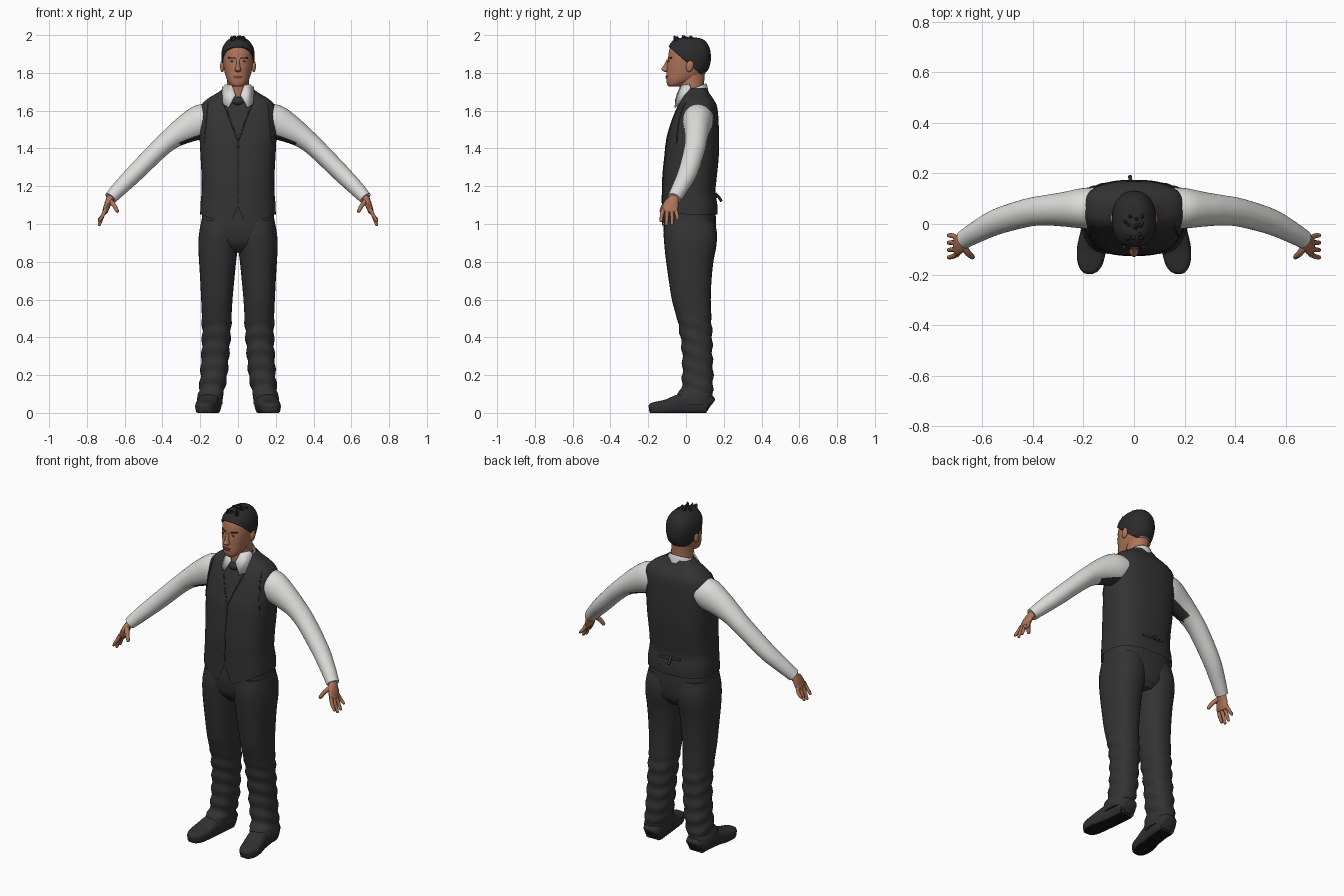
import bpy, bmesh, math, random
from mathutils import Vector, Matrix
from mathutils.bvhtree import BVHTree

random.seed(4)
X, Y, Z = Vector((1, 0, 0)), Vector((0, 1, 0)), Vector((0, 0, 1))
if "Cube" in bpy.data.objects:
    bpy.data.objects.remove(bpy.data.objects["Cube"])


def material(name, *rgb):
    m = bpy.data.materials.new(name)
    m.use_nodes = True
    m.diffuse_color = (*rgb, 1)
    shader = m.node_tree.nodes["Principled BSDF"]
    shader.inputs["Base Color"].default_value = (*rgb, 1)
    shader.inputs["Roughness"].default_value = 0.8
    return m


CLOTH = material("charcoal cloth", .033, .033, .034)
SHIRT = material("white shirt", .72, .72, .70)
SKIN = material("skin", .43, .175, .095)
LIP = material("lip", .30, .10, .065)
HAIR = material("black hair", .024, .024, .025)
SHOE = material("shoe leather", .03, .03, .031)
SOLE = material("sole", .008, .008, .008)
EYE = material("eye white", .5, .42, .38)


def finish(name, bm, mat):
    """Turn a bmesh into a smooth object with sharp creases."""
    mesh = bpy.data.meshes.new(name)
    bm.to_mesh(mesh)
    bm.free()
    mesh.materials.append(mat)
    for p in mesh.polygons:
        p.use_smooth = True
    mesh.set_sharp_from_angle(angle=math.radians(45))
    ob = bpy.data.objects.new(name, mesh)
    bpy.context.scene.collection.objects.link(ob)
    return ob


def spline(keys, steps):
    """Catmull-Rom resampling of section keys."""
    k = [Vector(q) for q in keys]
    k = [k[0] * 2 - k[1]] + k + [k[-1] * 2 - k[-2]]
    out = []
    for a, b, c, d in zip(k, k[1:], k[2:], k[3:]):
        for i in range(steps):
            t = i / steps
            out.append((b * 2 + (c - a) * t + (a * 2 - b * 5 + c * 4 - d) * t * t
                        + (b * 3 - a - c * 3 + d) * t ** 3) / 2)
    return out + [k[-2]]


def loft(name, keys, mat, side=X, upright=True, power=2, n=32, steps=4, s=1, caps=True):
    """Skin superellipse sections (x, y, z, width radius, depth radius)."""
    secs = spline([(k[0] * s, *k[1:]) for k in keys], steps)
    mid = [Vector(q[:3]) for q in secs]
    bm, rings = bmesh.new(), []
    for i, q in enumerate(secs):
        t = Z if upright else (mid[min(i + 1, len(mid) - 1)] - mid[max(i - 1, 0)]).normalized()
        u = (side - t * t.dot(side)).normalized()
        v = t.cross(u)
        ring = []
        for j in range(n):
            a = math.tau * j / n
            c, d = math.cos(a), math.sin(a)
            ring.append(bm.verts.new(mid[i]
                        + u * q[3] * math.copysign(abs(c) ** (2 / power), c)
                        + v * q[4] * math.copysign(abs(d) ** (2 / power), d)))
        rings.append(ring)
    for a, b in zip(rings, rings[1:]):
        for j in range(n):
            bm.faces.new((a[j], a[(j + 1) % n], b[(j + 1) % n], b[j]))
    if caps:
        bm.faces.new(rings[0][::-1])
        bm.faces.new(rings[-1])
    return finish(name, bm, mat)


def ball(name, loc, scale, mat, tilt=0):
    bm = bmesh.new()
    bmesh.ops.create_uvsphere(bm, u_segments=16, v_segments=10, radius=1)
    bm.transform(Matrix.Translation(loc) @ Matrix.Rotation(tilt, 4, 'X') @ Matrix.Diagonal((*scale, 1)))
    return finish(name, bm, mat)


def paint(ob, mat, rule):
    ob.data.materials.append(mat)
    for p in ob.data.polygons:
        if rule(p.center, p.normal):
            p.material_index = len(ob.data.materials) - 1


def surface(ob):
    """Return a function that drops (x, z) onto the front or back of a part."""
    tree = BVHTree.FromPolygons([v.co for v in ob.data.vertices],
                                [p.vertices[:] for p in ob.data.polygons])
    return lambda x, z, d=1: tree.ray_cast(Vector((x, -d, z)), Y * d)[0] or Vector((x, 0, z))


def piping(name, points, radius, mat):
    keys = [(*p, radius, radius) for p in points]
    return loft(name, keys, mat, side=Vector((.3, .9, .3)), upright=False, n=8, steps=2)


def along(drop, ends, count=8, d=1):
    (a, b), (c, e) = ends
    return [drop(a + (c - a) * i / count, b + (e - b) * i / count, d) for i in range(count + 1)]


# Waistcoat with a notched hem
vest = loft("waistcoat", [(0, .02, .97, .2, .147), (0, .02, 1.05, .199, .146), (0, .015, 1.15, .193, .14),
    (0, .02, 1.25, .193, .143), (0, .03, 1.35, .198, .143), (0, .037, 1.45, .203, .138),
    (0, .05, 1.55, .205, .122), (0, .06, 1.62, .198, .105), (0, .06, 1.66, .165, .086),
    (0, .056, 1.695, .108, .066), (0, .058, 1.72, .075, .052)],
    CLOTH, power=2.6, n=96, caps=False)
for v in vest.data.vertices:
    x, y, z = v.co
    hem = 1.05
    if y < 0:
        hem = 1.095 - 2.6 * abs(x) if abs(x) < .042 else .986 + .43 * (abs(x) - .042)
    v.co.z += (min(hem, 1.1) - .97) * max(0, (1.2 - z) / .23)
chest = surface(vest)
for s, tag in ((1, "left"), (-1, "right")):
    piping(tag + "_neckline", along(chest, ((.075 * s, 1.64), (0, 1.44))), .004, CLOTH)
    piping(tag + "_armhole_seam", along(chest, ((.16 * s, 1.64), (.18 * s, 1.43))), .004, CLOTH)
piping("front_closure", along(chest, ((0, 1.44), (0, 1.11))), .003, CLOTH)
ball("button", chest(0, 1.41), (.007, .005, .007), HAIR)
piping("back_strap", along(chest, ((-.07, 1.15), (.07, 1.14)), d=-1), .007, CLOTH)
piping("strap_tail", [(-.01, .155, 1.16), (-.014, .172, 1.145), (-.016, .188, 1.12)], .008, CLOTH)

# Trousers
loft("trouser_seat", [(0, .03, .85, .05, .09), (0, .024, .9, .15, .128), (0, .02, .98, .19, .14),
    (0, .02, 1.05, .19, .137), (0, .018, 1.13, .184, .132)], CLOTH, power=2.6, n=48)
for s, tag in ((1, "left"), (-1, "right")):
    leg = loft(tag + "_trouser_leg", [(.148, .045, .045, .067, .09), (.148, .042, .08, .068, .097),
        (.138, .058, .13, .068, .084), (.128, .062, .2, .071, .082), (.121, .06, .3, .073, .08),
        (.115, .055, .4, .075, .084), (.113, .043, .5, .078, .092), (.112, .028, .6, .083, .103),
        (.11, .022, .7, .09, .113), (.108, .02, .8, .098, .125), (.105, .023, .88, .105, .137),
        (.101, .023, .95, .105, .141), (.098, .02, 1.02, .095, .13)],
        CLOTH, power=2.3, s=s, steps=6)
    folds = [v.normal * .004 * math.sin(v.co.z * 80 + v.co.y * 30) for v in leg.data.vertices]
    for v, f in zip(leg.data.vertices, folds):
        if .1 < v.co.z < .5:
            v.co += f

    # Shoes with dark soles
    shoe = loft(tag + "_shoe", [(.142, .132, .04, .035, .03), (.142, .115, .05, .054, .05),
        (.145, .05, .055, .056, .055), (.155, -.03, .05, .056, .05), (.168, -.1, .036, .058, .036),
        (.174, -.155, .03, .05, .03), (.176, -.185, .027, .033, .024), (.176, -.196, .025, .014, .012)],
        SHOE, upright=False, power=2.7, s=s)
    for v in shoe.data.vertices:
        if v.co.z < .02:
            v.co.z = max(0, v.co.z * 1.5 - .015)
    paint(shoe, SOLE, lambda c, n: n.z < -.7 and c.z < .02)

    # Sleeves, dark in the armpit
    sleeve = loft(tag + "_sleeve", [(.14, .065, 1.56, .08, .08), (.2, .062, 1.54, .08, .09),
        (.28, .058, 1.5, .068, .074), (.35, .054, 1.455, .06, .058), (.42, .045, 1.395, .056, .051),
        (.54, .01, 1.275, .051, .047), (.62, -.03, 1.195, .043, .041), (.675, -.062, 1.137, .037, .034)],
        SHIRT, side=Y, upright=False, s=s, steps=6)
    paint(sleeve, CLOTH, lambda c, n: abs(c.x) < .31 and n.z < -.7)

    # Hands
    loft(tag + "_palm", [(.655, -.05, 1.165, .026, .022), (.675, -.063, 1.135, .028, .021),
        (.69, -.078, 1.105, .04, .018), (.702, -.088, 1.07, .041, .015), (.706, -.09, 1.06, .036, .011)],
        SKIN, side=Y, upright=False, n=16, s=s)
    for i, (finger, drop) in enumerate((("index", 1.01), ("middle", .99), ("ring", .995), ("little", 1.02))):
        y = -.12 + .021 * i
        loft(f"{tag}_{finger}_finger", [(.70, y, 1.08, .011, .011), (.716, y - .008 + .006 * i, 1.045, .01, .01),
            (.733, y - .012 + .008 * i, drop + .008, .008, .008), (.735, y - .012 + .008 * i, drop, .004, .004)],
            SKIN, side=Y, upright=False, n=10, s=s)
    loft(tag + "_thumb", [(.68, -.085, 1.125, .016, .014), (.657, -.115, 1.1, .013, .012),
        (.64, -.13, 1.07, .01, .01), (.636, -.134, 1.062, .005, .005)],
        SKIN, side=Y, upright=False, n=10, s=s)

    # Shirt collar wing
    bm = bmesh.new()
    outline = [(.086, .02, 1.722), (.08, -.045, 1.635), (.052, -.062, 1.617),
               (.016, -.05, 1.685), (.034, -.028, 1.735), (.066, .015, 1.74)]
    bm.faces.new([bm.verts.new((x * s, y, z)) for x, y, z in outline][::-s])
    wing = finish(tag + "_collar_wing", bm, SHIRT)
    wing.modifiers.new("thickness", 'SOLIDIFY').thickness = .008

# Collar band rising to the nape, open at the throat
band = loft("collar_band", [(0, .042, 1.665, .082, .078), (0, .04, 1.70, .076, .073), (0, .038, 1.718, .07, .07)],
            SHIRT, caps=False)
bm = bmesh.new()
bm.from_mesh(band.data)
throat = [f for f in bm.faces if f.calc_center_median().y < -.015]
bmesh.ops.delete(bm, geom=throat, context='FACES')
for v in bm.verts:
    v.co.z += .4 * (v.co.y - .04)
bm.to_mesh(band.data)
bm.free()
band.modifiers.new("thickness", 'SOLIDIFY').thickness = .006
ball("tie_knot", (0, -.042, 1.652), (.034, .016, .022), CLOTH)

# Neck and head
loft("neck", [(0, .045, 1.62, .068, .068), (0, .035, 1.68, .062, .068), (0, .03, 1.74, .059, .066),
              (0, .03, 1.8, .06, .07)], SKIN)
skull = [(0, -.062, 1.727, .022, .028), (0, -.055, 1.737, .04, .044), (0, -.03, 1.762, .057, .074),
         (0, 0, 1.8, .070, .103), (0, .01, 1.84, .077, .111), (0, .015, 1.88, .081, .11),
         (0, .015, 1.92, .077, .104), (0, .015, 1.95, .062, .09), (0, .015, 1.972, .04, .066),
         (0, .015, 1.98, .014, .03)]
head = loft("head", skull, SKIN, power=2.2, n=40)
face = surface(head)

# Hair cap cut along a slanted hairline, with short tufts
hair = loft("hair", [(x, y, z + .007, a + .007, b + .007) for x, y, z, a, b in skull], HAIR, power=2.2, n=40)
bm = bmesh.new()
bm.from_mesh(hair.data)
bmesh.ops.bisect_plane(bm, geom=bm.verts[:] + bm.edges[:] + bm.faces[:], plane_co=(0, 0, 1.86),
                       plane_no=(0, .85, 1), clear_inner=True)
bm.to_mesh(hair.data)
bm.free()
hair.modifiers.new("thickness", 'SOLIDIFY').thickness = .009
for i in range(18):
    x, y = random.uniform(-.035, .035), random.uniform(-.06, .06)
    root = Vector((x, y, 1.965))
    tip = Vector((x * 1.15, y - .012, 2.0 - 5 * x * x - random.uniform(0, .004)))
    loft(f"hair_tuft_{i + 1}", [(*root, .014, .014), (*root.lerp(tip, .6), .009, .009), (*tip, .001, .001)],
         HAIR, upright=False, n=6, steps=2)

# Face
loft("nose", [(0, -.108, 1.806, .010, .006), (0, -.108, 1.813, .018, .019), (0, -.106, 1.822, .015, .024),
              (0, -.1, 1.842, .010, .016), (0, -.094, 1.87, .009, .008)], SKIN, n=16)
for s, tag in ((1, "left"), (-1, "right")):
    ball(tag + "_ear", (.083 * s, .02, 1.835), (.012, .02, .031), SKIN, -.2)
    ball(tag + "_eye", face(.032 * s, 1.862), (.013, .004, .005), EYE)
    ball(tag + "_iris", face(.032 * s, 1.862) - Y * .002, (.005, .004, .005), HAIR)
    piping(tag + "_eyebrow", along(face, ((.014 * s, 1.878), (.052 * s, 1.88)), 4), .0035, HAIR)
for name, z, w in (("upper_lip", 1.782, .024), ("lower_lip", 1.774, .019)):
    piping(name, along(face, ((-w, z), (w, z)), 6), .0045, LIP)
